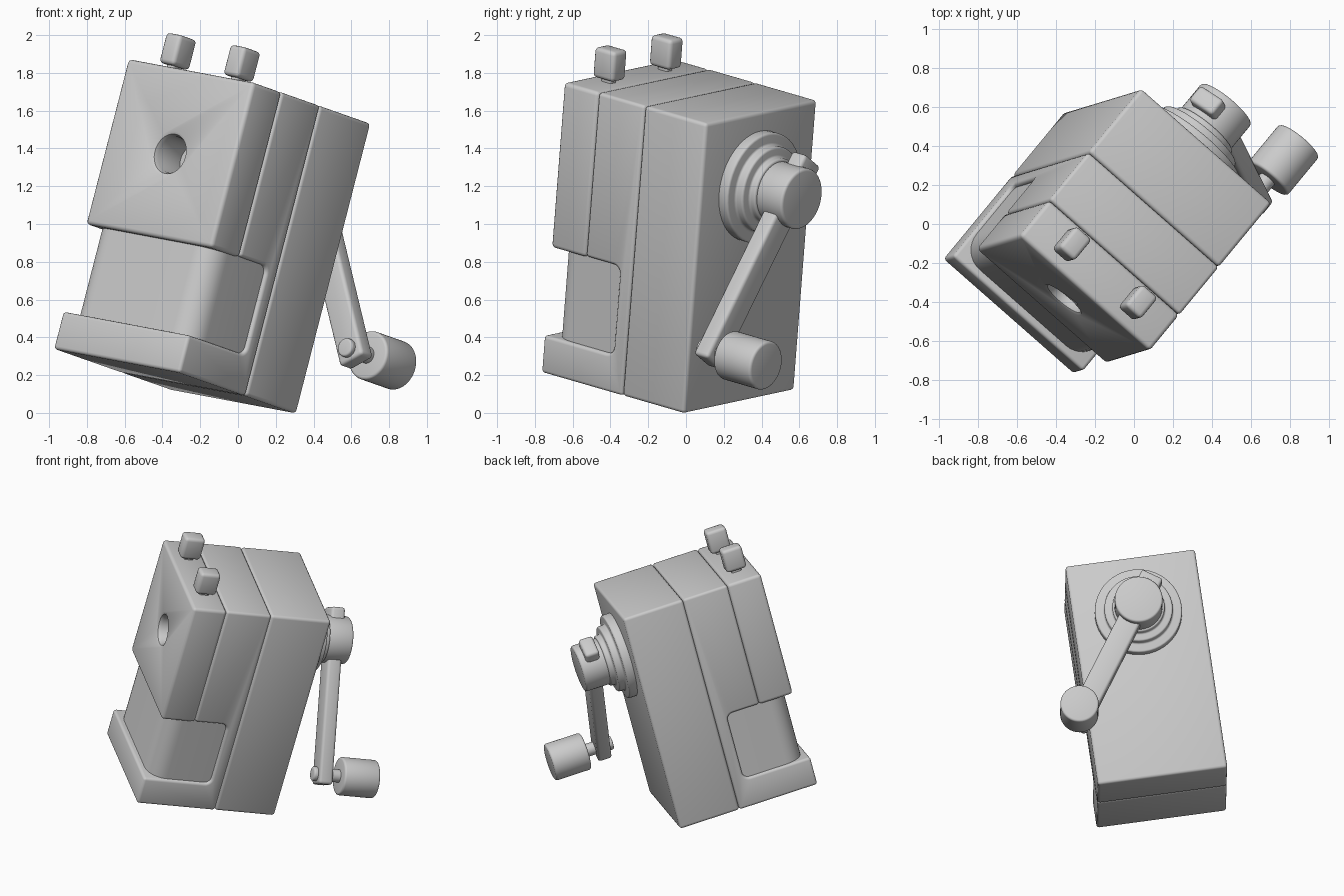
import bpy, bmesh, math
from mathutils import Matrix, Vector

if "Cube" in bpy.data.objects:
    bpy.data.objects.remove(bpy.data.objects["Cube"])

# The whole machine is modelled upright (back face at y=0) and then tilted
X = Vector((0.744, -0.654, -0.14)).normalized()
Z = Vector((0.247, 0.076, 0.966))
Z = (Z - X * Z.dot(X)).normalized()
Y = Z.cross(X)
TILT = Matrix((X, Y, Z)).transposed().to_4x4()
TILT.translation = (-0.02, 0.2825, 0.0625)


def finish(bm, name, bevel=0.0, segments=3):
    bmesh.ops.recalc_face_normals(bm, faces=bm.faces)
    if bevel:
        edges = [e for e in bm.edges if e.calc_face_angle(0) > math.radians(30)]
        bmesh.ops.bevel(bm, geom=edges, offset=bevel, segments=segments,
                        profile=0.5, affect='EDGES', clamp_overlap=False)
    mesh = bpy.data.meshes.new(name)
    bm.to_mesh(mesh)
    bm.free()
    ob = bpy.data.objects.new(name, mesh)
    bpy.context.collection.objects.link(ob)
    ob.matrix_world = TILT
    bpy.ops.object.select_all(action='DESELECT')
    ob.select_set(True)
    bpy.context.view_layer.objects.active = ob
    bpy.ops.object.shade_smooth_by_angle(angle=math.radians(35))
    return ob


def box(name, center, size, bevel, spin=0.0):
    bm = bmesh.new()
    m = (Matrix.Translation(center) @ Matrix.Rotation(spin, 4, 'Y')
         @ Matrix.Diagonal((*size, 1)))
    bmesh.ops.create_cube(bm, size=1, matrix=m)
    return finish(bm, name, bevel)


def prism(name, points, offset, bevel=0.0):
    """Extrude a closed 3D outline along the offset vector."""
    bm = bmesh.new()
    face = bm.faces.new([bm.verts.new(p) for p in points])
    ext = bmesh.ops.extrude_face_region(bm, geom=[face])["geom"]
    bmesh.ops.translate(bm, vec=offset,
                        verts=[v for v in ext if isinstance(v, bmesh.types.BMVert)])
    bm.faces.ensure_lookup_table()
    return finish(bm, name, bevel)


def lathe(name, x, z, profile, bevel=0.0, n=48):
    """Closed turned part around an axis parallel to y; profile is (radius, y)."""
    bm = bmesh.new()
    rings = [[bm.verts.new((x + r * math.cos(2 * math.pi * i / n), y,
                            z + r * math.sin(2 * math.pi * i / n)))
              for i in range(n)] for r, y in profile]
    for a, b in zip(rings, rings[1:]):
        for i in range(n):
            bm.faces.new((a[i], a[(i + 1) % n], b[(i + 1) % n], b[i]))
    bm.faces.new(rings[0])
    bm.faces.new(rings[-1])
    return finish(bm, name, bevel)


def fillet(cx, cy, r, start, end, n=6):
    return [(cx + r * math.cos(math.radians(start + (end - start) * i / n)),
             cy + r * math.sin(math.radians(start + (end - start) * i / n)))
            for i in range(n + 1)]


HW, TOP, BOT = 0.45, 1.585, -0.005   # half width, top and bottom of the case
SEAM1, SEAM2, FRONT = -0.435, -0.76, -1.005

# Back case
box("back_case", (0, SEAM1 / 2, (TOP + BOT) / 2), (2 * HW, -SEAM1, TOP - BOT), 0.02)

# Middle case with the foot and the notch for the bin
side = [(SEAM1, BOT), (SEAM1, TOP), (SEAM2, TOP), (SEAM2, 0.685)]
side += fillet(-0.565, 0.64, 0.045, 90, 0)
side += fillet(-0.565, 0.245, 0.045, 0, -90)
side += [(FRONT, 0.20), (FRONT, BOT)]
prism("middle_case", [(-HW, y, z) for y, z in side], (2 * HW, 0, 0), 0.018)

# Shavings bin with rounded front corners
R, BW, BF = 0.13, HW - 0.022, -0.965
plan = [(BW, -0.50), (-BW, -0.50)]
plan += fillet(-BW + R, BF + R, R, 180, 270, 8)
plan += fillet(BW - R, BF + R, R, 270, 360, 8)
prism("shavings_bin", [(x, y, 0.19) for x, y in plan], (0, 0, 0.52))

# Front block with a flared hole
front = box("front_block", (0, (SEAM2 + FRONT) / 2, (0.68 + TOP) / 2),
            (2 * HW, SEAM2 - FRONT, TOP - 0.68), 0.022)
cutter = lathe("hole_cutter", 0, 1.13,
               [(0.135, FRONT - 0.02), (0.122, FRONT), (0.108, FRONT + 0.008),
                (0.098, FRONT + 0.03), (0.095, FRONT + 0.21)])
cutter.hide_render = True
cutter.hide_viewport = True
cut = front.modifiers.new("hole", 'BOOLEAN')
cut.operation = 'DIFFERENCE'
cut.solver = 'EXACT'
cut.object = cutter

# Two grip tabs on stems on top
for label, sx in (("left", -1), ("right", 1)):
    box(label + "_grip_tab", (sx * 0.228, -0.88, 1.685), (0.11, 0.145, 0.165), 0.022)
    box(label + "_grip_stem", (sx * 0.228, -0.88, 1.60), (0.05, 0.07, 0.08), 0.012)

# Stepped collar and crank hub on the back
HZ = 1.18
lathe("collar", 0, HZ, [(0.30, -0.02), (0.30, 0.06), (0.235, 0.06), (0.235, 0.11),
                        (0.18, 0.11), (0.18, 0.15)], 0.012)
lathe("crank_hub", 0, HZ, [(0.165, 0.12), (0.165, 0.325)], 0.015)

# Crank arm running through the hub, with rivet, pin and handle at its end
KX, KZ = 0.524, 0.406
reach = math.hypot(KX, HZ - KZ)
dx, dz = KX / reach, (KZ - HZ) / reach
s0, s1 = -0.22, reach + 0.07
mid = (s0 + s1) / 2
box("crank_arm", (dx * mid, 0.23, HZ + dz * mid), (0.16, 0.10, s1 - s0), 0.02,
    -math.atan2(dx, -dz))
lathe("crank_rivet", KX, KZ, [(0.05, 0.15), (0.05, 0.20)], 0.012)
lathe("handle_pin", KX, KZ, [(0.045, 0.26), (0.045, 0.37)])
lathe("handle", KX, KZ, [(0.132, 0.345), (0.132, 0.605)], 0.015)
